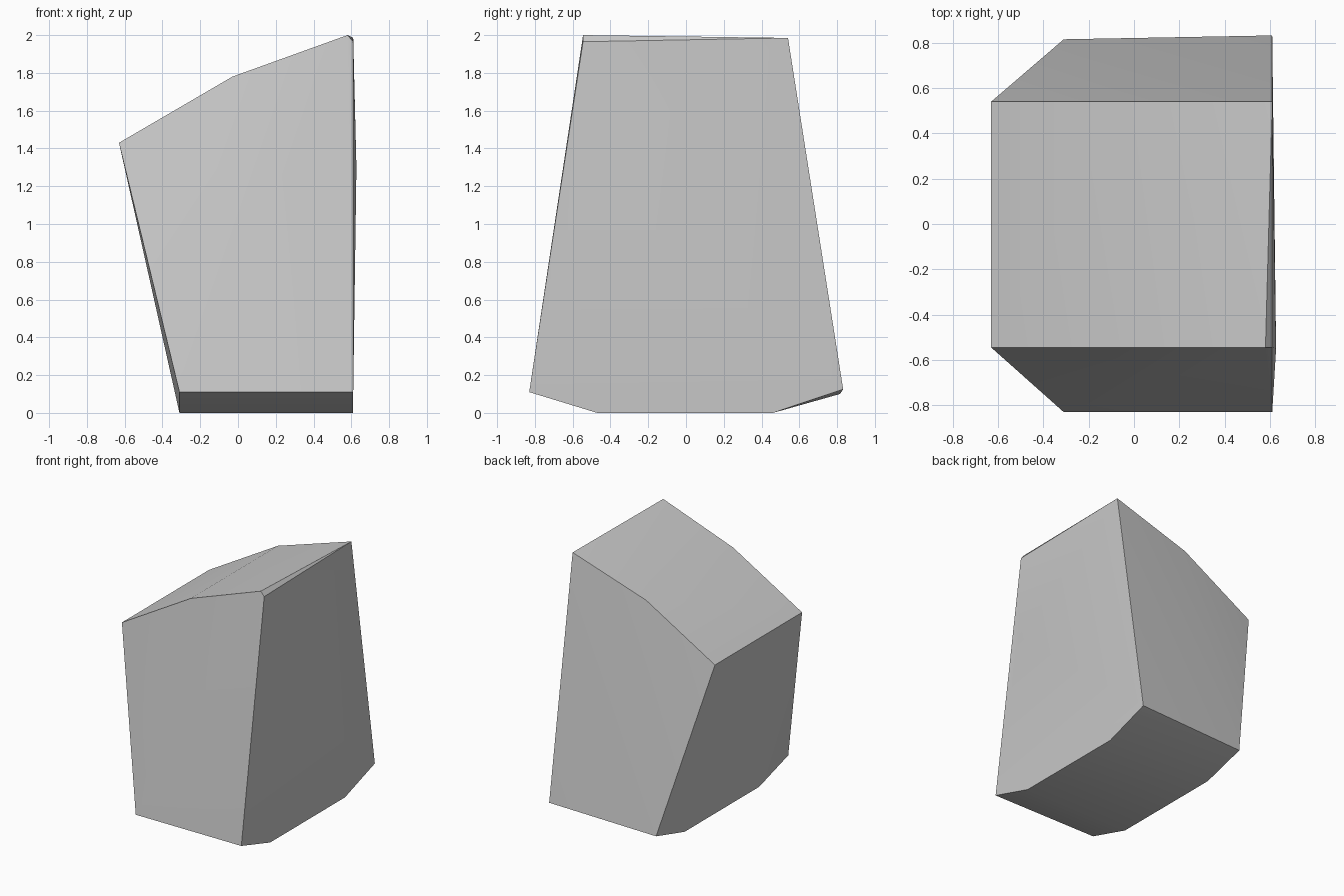
import bpy
import bmesh
import math

if "Cube" in bpy.data.objects:
    bpy.data.objects.remove(bpy.data.objects["Cube"], do_unlink=True)

# Plain grey stone
stone = bpy.data.materials.new("stone_grey")
stone.use_nodes = True
GREY = (0.58, 0.58, 0.58, 1)
stone.diffuse_color = GREY
shader = stone.node_tree.nodes["Principled BSDF"]
shader.inputs["Base Color"].default_value = GREY
shader.inputs["Roughness"].default_value = 0.9

LEFT, RIGHT = -0.31, 0.61

corners = []
# Sloping crown, shared by front and back
for y in (-0.545, 0.54):
    corners += [(-0.63, y, 1.43), (-0.03, y, 1.78)]
# Peak: chipped at the front, plain at the back
corners += [(0.58, -0.545, 2.0), (RIGHT, -0.545, 1.965), (RIGHT, 0.54, 1.985)]
# Slight bulge on the steep side
corners.append((0.627, -0.55, 1.3))
# Wide foot and the smaller base under it
for x in (LEFT, RIGHT):
    corners += [(x, -0.83, 0.11), (x, -0.47, 0), (x, 0.46, 0)]
corners += [(LEFT, 0.815, 0.1), (RIGHT, 0.832, 0.125)]

# Wrap the corners into one faceted boulder
bm = bmesh.new()
for corner in corners:
    bm.verts.new(corner)
bmesh.ops.convex_hull(bm, input=bm.verts[:])
bmesh.ops.dissolve_limit(bm, angle_limit=math.radians(0.5),
                         verts=bm.verts[:], edges=bm.edges[:])
bmesh.ops.recalc_face_normals(bm, faces=bm.faces[:])
mesh = bpy.data.meshes.new("boulder")
bm.to_mesh(mesh)
bm.free()
mesh.materials.append(stone)

boulder = bpy.data.objects.new("boulder", mesh)
bpy.context.collection.objects.link(boulder)

# Soft shading inside each facet, sharp between facets
bpy.ops.object.select_all(action="DESELECT")
boulder.select_set(True)
bpy.context.view_layer.objects.active = boulder
bpy.ops.object.shade_smooth_by_angle(angle=math.radians(30))
